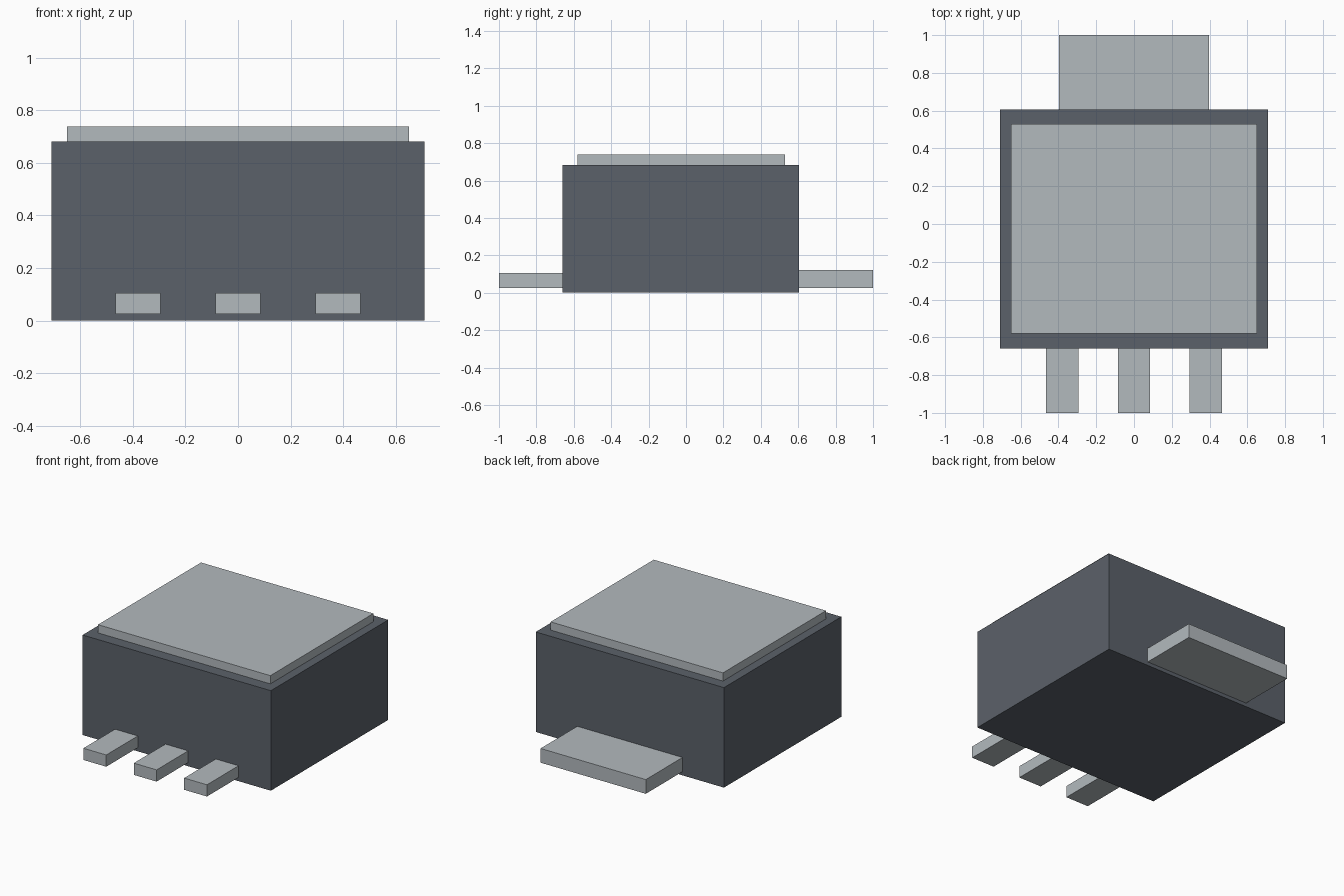
import bpy
import bmesh
from mathutils import Vector

default = bpy.data.objects.get("Cube")
if default:
    bpy.data.objects.remove(default, do_unlink=True)


def make_material(name, rgb):
    mat = bpy.data.materials.new(name)
    mat.use_nodes = True
    color = (*rgb, 1.0)
    mat.diffuse_color = color
    mat.node_tree.nodes["Principled BSDF"].inputs["Base Color"].default_value = color
    return mat


def box(name, low, high, mat):
    """Box spanning two opposite corners."""
    low, high = Vector(low), Vector(high)
    bm = bmesh.new()
    bmesh.ops.create_cube(bm, size=1.0)
    bmesh.ops.scale(bm, vec=high - low, verts=bm.verts)
    mesh = bpy.data.meshes.new(name)
    bm.to_mesh(mesh)
    bm.free()
    mesh.materials.append(mat)
    obj = bpy.data.objects.new(name, mesh)
    obj.location = (low + high) / 2
    bpy.context.collection.objects.link(obj)
    return obj


casing = make_material("dark grey casing", (0.105, 0.12, 0.143))
metal = make_material("light grey metal", (0.45, 0.49, 0.515))

# Moulded body and the raised plate on top
box("body", (-0.71, -0.66, 0), (0.71, 0.605, 0.682), casing)
box("top_plate", (-0.65, -0.58, 0.682), (0.65, 0.53, 0.738), metal)

# Wide tab at the back
box("back_tab", (-0.397, 0.605, 0.025), (0.397, 1.0, 0.122), metal)

# Three leads at the front
for label, x in (("right", -0.38), ("middle", 0), ("left", 0.38)):
    box(f"front_lead_{label}", (x - 0.086, -1.0, 0.025), (x + 0.086, -0.66, 0.105), metal)
